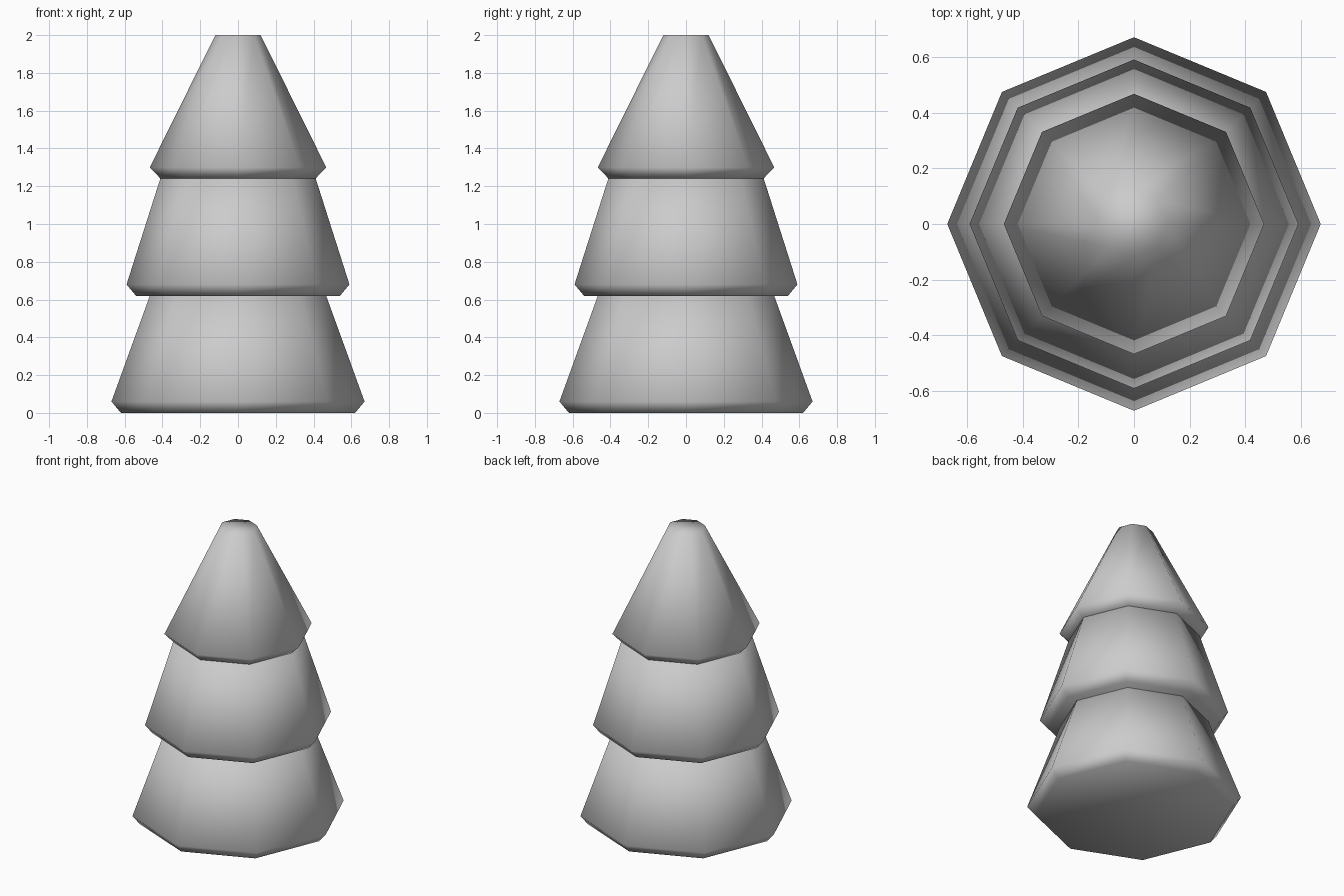
import bpy, bmesh, math

if "Cube" in bpy.data.objects:
    bpy.data.objects.remove(bpy.data.objects["Cube"])

SIDES = 8

def tier(name, rings):
    """Closed octagonal tier from (radius, z) rings, bottom to top."""
    bm = bmesh.new()
    loops = []
    for r, z in rings:
        loops.append([bm.verts.new((r * math.cos(2 * math.pi * i / SIDES),
                                    r * math.sin(2 * math.pi * i / SIDES), z))
                      for i in range(SIDES)])
    for a, b in zip(loops, loops[1:]):
        for i in range(SIDES):
            j = (i + 1) % SIDES
            bm.faces.new((a[i], a[j], b[j], b[i]))
    bm.faces.new(loops[0][::-1])
    bm.faces.new(loops[-1])
    for f in bm.faces:
        f.smooth = True
    me = bpy.data.meshes.new(name)
    bm.to_mesh(me)
    bm.free()
    ob = bpy.data.objects.new(name, me)
    bpy.context.collection.objects.link(ob)
    return ob

# Three stacked foliage tiers, each with a chamfered lower rim
tier("lower_tier", [(0.62, 0.0), (0.67, 0.06), (0.465, 0.625)])
tier("middle_tier", [(0.54, 0.62), (0.59, 0.68), (0.41, 1.245)])
tier("top_tier", [(0.41, 1.24), (0.467, 1.30), (0.12, 2.0)])
